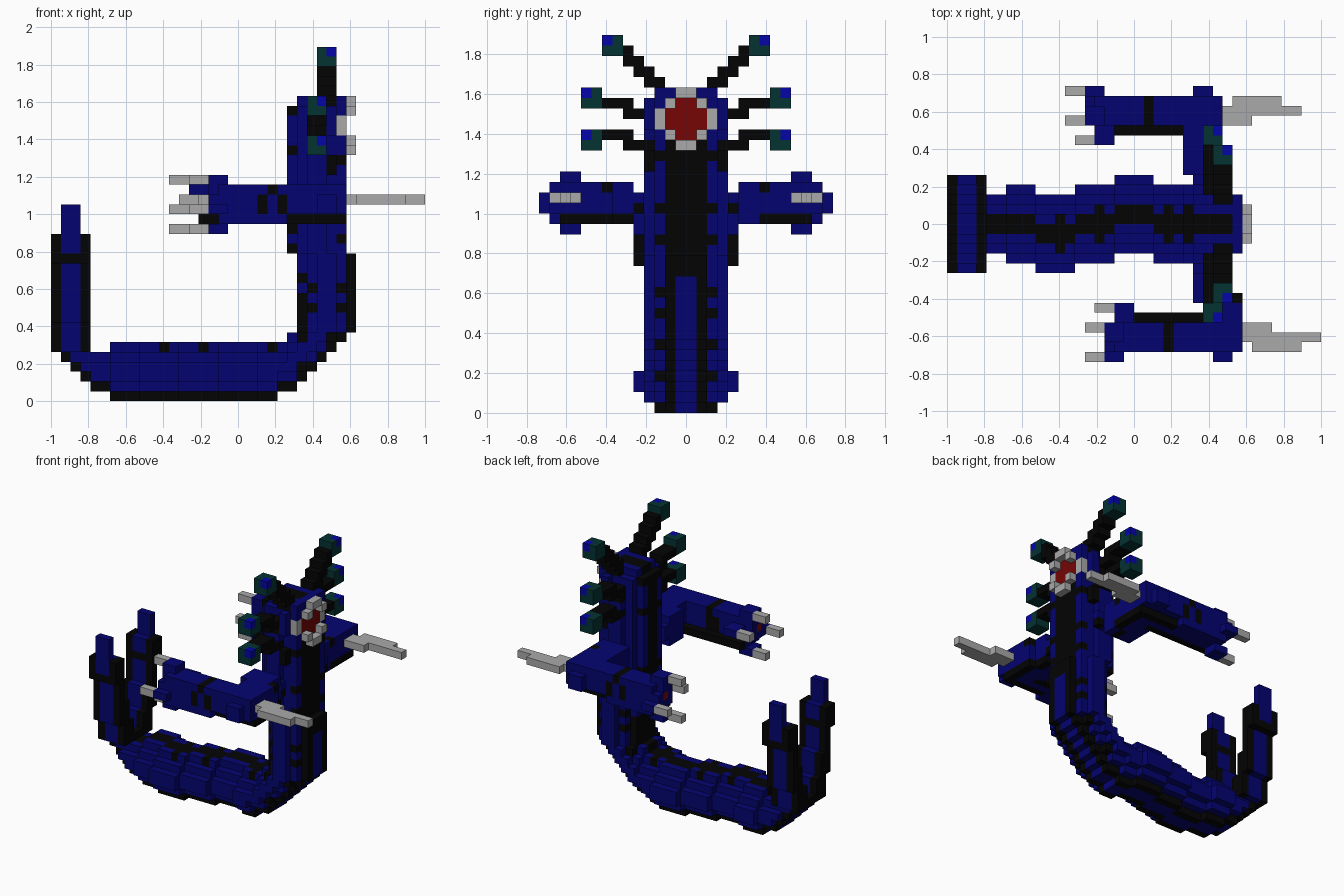
import bpy, bmesh
from mathutils import Vector

if "Cube" in bpy.data.objects:
    bpy.data.objects.remove(bpy.data.objects["Cube"])

U = 2 / 38                      # block size
COLOURS = {
    "deep_blue": (0.0012, 0.0012, 0.165),
    "black": (0.0012, 0.0012, 0.0012),
    "bone_grey": (0.40, 0.40, 0.40),
    "mouth_red": (0.18, 0.0013, 0.0013),
    "dark_teal": (0.0013, 0.032, 0.032),
    "bright_blue": (0.0013, 0.0013, 0.40),
}
BLUE, BLACK, GREY, RED, TEAL, EYE = range(6)
mats = []
for name, rgb in COLOURS.items():
    m = bpy.data.materials.new(name)
    m.use_nodes = True
    m.diffuse_color = (*rgb, 1)
    bsdf = m.node_tree.nodes["Principled BSDF"]
    bsdf.inputs["Base Color"].default_value = (*rgb, 1)
    bsdf.inputs["Roughness"].default_value = 0.8
    mats.append(m)

grid = {}                       # block cell -> (part, colour)


def box(part, i, j, k, colour, side=1, shift=0):
    """Fill a range of blocks; side -1 mirrors it across y."""
    for a in range(*i):
        for b in range(*j):
            for c in range(*k):
                grid[(a + shift, b if side > 0 else -1 - b, c)] = (part, colour)


# Body and neck: side outline as block rows, rounded by depth from the outline
rows = {0: (6, 23), 1: (4, 25), 2: (3, 26), 3: (2, 27), 4: (1, 28), 5: (6, 29), 6: (24, 30), 30: (25, 30)}
rows.update({k: (25, 31) for k in range(7, 15)})
rows.update({k: (24, 30) for k in range(15, 30)})
outline = {(i, k) for k, (a, b) in rows.items() for i in range(a, b)}


def depth(i, k):
    for r in range(1, 4):
        if any(p not in outline for p in ((i + r, k), (i - r, k), (i, k + r), (i, k - r))):
            return r - 1
    return 3


def sway(i, k):
    if k > 5:
        return 0
    return -1 if 9 <= i < 13 else 1 if 17 <= i < 21 else 0


BELLY_SPOTS = (1, 3, 6, 9, 11)
CHEST_SPOTS = (16, 19, 24)
BACK_SPOTS = (7, 8, 9, 10, 12, 17, 25, 29)
for i, k in outline:
    d = depth(i, k)
    outer = (i + 1, k) not in outline or (i, k - 1) not in outline
    chest = 13 <= k < 26 and i > 26
    half = min(4, d + 2)
    if k >= 15 and outer and i > 26:
        half = 3
    if i < 6:
        half = min(half, 3)
    part = "head" if k >= 25 else "neck" if k >= 6 else "body"
    for j in range(-half, half):
        r = j if j >= 0 else -1 - j      # distance from the centre line
        colour = BLUE
        if d == 0 and outer and k < 26:  # belly stripes, dark chest
            if chest:
                colour = BLACK if r < 2 or (r == 2 and k in CHEST_SPOTS) else BLUE
            else:
                colour = BLACK if r >= 1 else BLUE
        elif d == 0 and not outer:       # back stripe with uneven edge
            spot = k in BACK_SPOTS if k > 5 else i in (11, 15, 22)
            colour = BLACK if r < 1 or (r == 1 and spot) else BLUE
        elif d == 1 and r == 2 and i > 22 and k in BELLY_SPOTS:
            colour = BLACK
        grid[(i, j + sway(i, k), k)] = (part, colour)

# Round mouth with a ring of teeth
box("mouth", (29, 30), (-1, 1), (26, 30), RED)
box("mouth", (29, 30), (-2, 2), (27, 29), RED)
box("teeth", (30, 31), (-1, 1), (30, 31), GREY)
box("teeth", (30, 31), (-1, 1), (25, 26), GREY)
for s in (1, -1):
    box("teeth", (29, 30), (2, 3), (27, 29), GREY, s)
    for k in (26, 29):
        box("teeth", (29, 31), (1, 2), (k, k + 1), GREY, s)
    box("head", (28, 29), (3, 4), (27, 30), BLUE, s)
    box("head", (26, 28), (3, 4), (27, 28), BLACK, s)
    box("neck", (28, 29), (3, 4), (23, 25), BLACK, s)

# Tail end and forked fins
box("tail_end", (0, 4), (-3, 3), (5, 6), BLACK)
box("tail_end", (1, 3), (-3, 3), (5, 6), BLUE)
for s, label in ((1, "back"), (-1, "front")):
    fin = label + "_tail_fin"
    for j, k in (((1, 3), (6, 8)), ((2, 4), (8, 11)), ((3, 4), (11, 14)), ((3, 5), (14, 17))):
        box(fin, (0, 4), j, k, BLACK, s)
        box(fin, (1, 3), j, k, BLUE, s)
    box(fin, (0, 4), (3, 5), (14, 15), BLACK, s)
    box(fin, (1, 3), (4, 5), (17, 20), BLUE, s)

# Arms, claws and elbow blades; the two arms are staggered along the body
for s, label, sh in ((1, "back", -2), (-1, "front", 0)):
    arm, claw, blade = label + "_arm", label + "_claws", label + "_elbow_blade"

    def add(part, i, j, k, colour):
        box(part, i, j, k, colour, s, sh)

    box(arm, (25, 29), (4, 5), (19, 21), BLUE, s)      # shoulder
    box(arm, (28, 29), (4, 5), (19, 20), BLACK, s)
    add(arm, (26 if s > 0 else 25, 30), (5, 8), (18, 22), BLUE)
    if s < 0:
        for i in (29,):                                # slanted front edge
            for k in range(18, 22):
                for j in (5, 6):
                    grid.pop((i, -1 - j, k), None)
    add(arm, (26, 30), (8, 10), (18, 22), BLUE)        # elbow
    add(arm, (24, 30), (10, 13), (19, 22), BLUE)
    add(arm, (24, 30), (10, 12), (18, 19), BLUE)
    add(arm, (24, 30), (11, 12), (18, 19), BLACK)
    add(arm, (29, 30), (7, 12), (18, 19), BLACK)
    add(arm, (28, 29), (5, 7), (18, 19), BLACK)
    add(arm, (27, 29), (13, 14), (19, 21), BLUE)
    add(arm, (29, 30), (7, 8), (21, 22), BLACK)
    add(arm, (17, 24), (10, 13), (18, 22), BLUE)       # forearm
    add(arm, (16, 17), (10, 13), (19, 21), BLUE)
    add(arm, (17, 27), (9, 10), (18, 19), BLACK)
    add(arm, (21, 22), (12, 13), (19, 21), BLACK)      # dark bands
    add(arm, (22, 23), (10, 13), (21, 22), BLACK)
    add(arm, (23, 24), (12, 13), (19, 21), BLACK)
    add(arm, (21, 23), (10, 11), (19, 21), BLACK)
    add(arm, (16, 18), (10, 12), (22, 23), BLUE)       # knuckles
    add(arm, (16, 17), (10, 12), (21, 22), BLUE)
    add(arm, (16, 18), (10, 12), (17, 18), BLUE)
    add(arm, (16, 18), (13, 14), (19, 20), BLUE)
    add(arm, (17, 19), (8, 10), (20, 21), BLUE)
    add(arm, (16, 17), (11, 12), (20, 21), RED)        # palm
    add(claw, (14, 16), (10, 11), (22, 23), GREY)
    add(claw, (14, 16), (10, 11), (17, 18), GREY)
    add(claw, (14, 16), (13, 14), (19, 20), GREY)
    add(claw, (15, 17), (8, 9), (20, 21), GREY)
    add(blade, (30, 33), (10, 12), (20, 21), GREY)
    add(blade, (31, 36), (11, 13), (20, 21), GREY)
    add(blade, (33, 38), (11, 12), (20, 21), GREY)

    # Eye stalks: rising top pair, stepped middle and lower pairs
    top = label + "_top_eye_stalk"
    for n in range(4):
        box(top, (27, 29), (2 + n, 3 + n), (30 + n, 32 + n), BLACK, s)
    tips = [(top, 27, 6, 34)]
    for word, k in (("middle", 28), ("lower", 25)):
        stalk = f"{label}_{word}_eye_stalk"
        box(stalk, (26, 28), (3, 6), (k, k + 1), BLACK, s)
        box(stalk, (26, 28), (5, 8), (k + 1, k + 2), BLACK, s)
        tips.append((stalk, 26, 8, k + (1 if word == "middle" else 0)))
    for stalk, i, j, k in tips:
        box(stalk, (i, i + 2), (j, j + 2), (k, k + 2), TEAL, s)
        box(stalk, (i + 1, i + 2), (j + 1, j + 2), (k + 1, k + 2), EYE, s)

# Turn each part's exposed block sides into a mesh
AXES = [Vector(v) for v in ((1, 0, 0), (0, 1, 0), (0, 0, 1))]
for part in sorted({p for p, c in grid.values()}):
    bm = bmesh.new()
    verts = {}
    for cell, (owner, colour) in grid.items():
        if owner != part:
            continue
        for n in range(3):
            a, b = AXES[(n + 1) % 3], AXES[(n + 2) % 3]
            for sign in (1, -1):
                step = AXES[n] * sign
                if tuple(int(c + d) for c, d in zip(cell, step)) in grid:
                    continue
                o = Vector(cell) + (AXES[n] if sign > 0 else Vector())
                loop = [o, o + a, o + a + b, o + b][::sign]
                corners = []
                for p in loop:
                    key = tuple(p)
                    if key not in verts:
                        verts[key] = bm.verts.new((p.x * U - 1, p.y * U, p.z * U))
                    corners.append(verts[key])
                bm.faces.new(corners).material_index = colour
    mesh = bpy.data.meshes.new(part)
    bm.to_mesh(mesh)
    bm.free()
    for m in mats:
        mesh.materials.append(m)
    bpy.context.collection.objects.link(bpy.data.objects.new(part, mesh))
